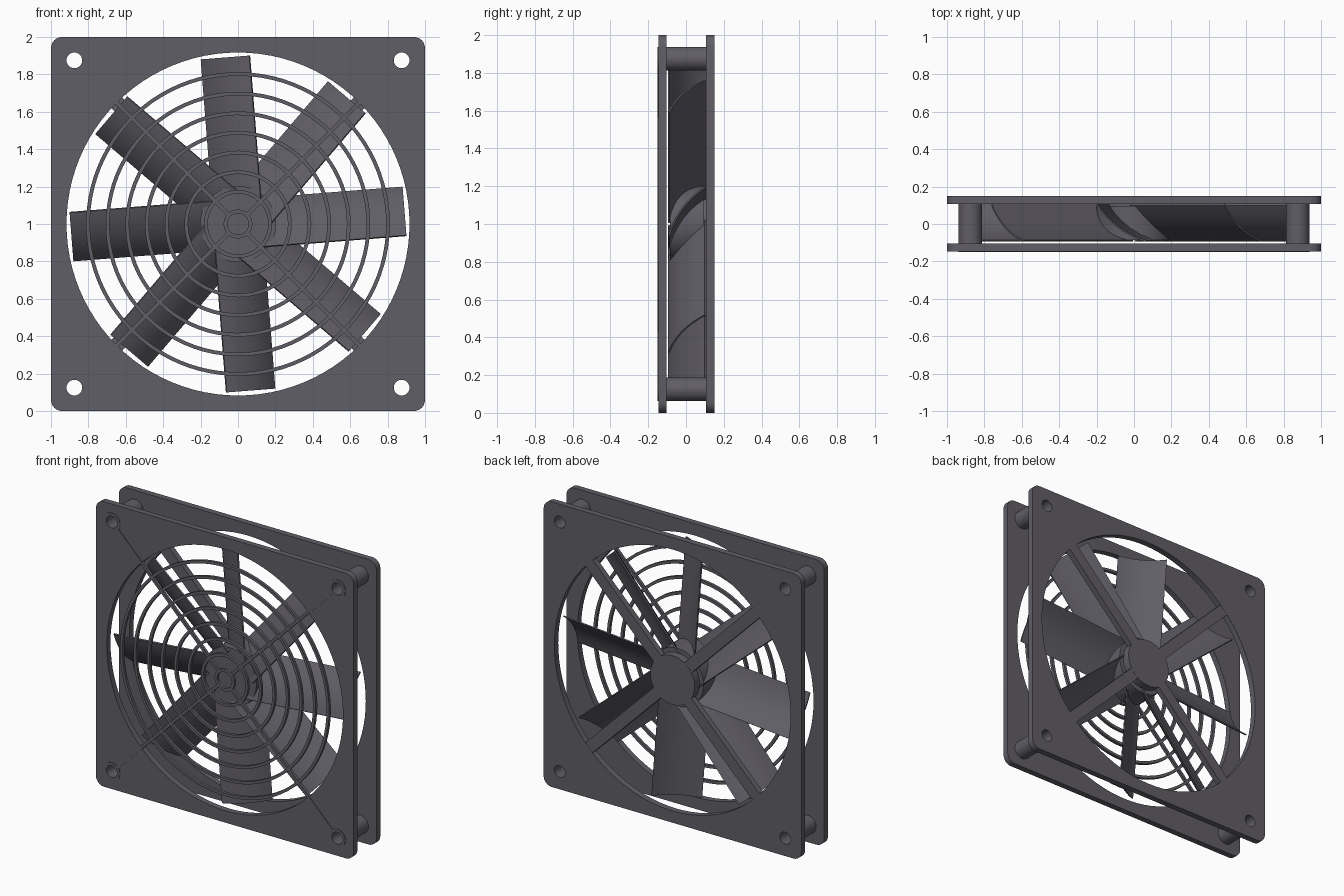
import bpy, bmesh
from math import sin, cos, pi, radians, sqrt, atan2
from mathutils import Matrix, Vector

if "Cube" in bpy.data.objects:
    bpy.data.objects.remove(bpy.data.objects["Cube"])

HOLE = 0.875      # mounting hole offset from the fan axis
CORNERS = [(sx * HOLE, sz * HOLE) for sx in (1, -1) for sz in (1, -1)]

# Dark grey plastic used on every part
dark = bpy.data.materials.new("dark_plastic")
dark.diffuse_color = (0.118, 0.112, 0.132, 1)
dark.use_nodes = True
dark.node_tree.nodes["Principled BSDF"].inputs["Base Color"].default_value = dark.diffuse_color


def circle(r, n=48, cx=0, cy=0):
    return [(cx + r * cos(2 * pi * i / n), cy + r * sin(2 * pi * i / n)) for i in range(n)]


def rounded_square(half, r, n=6):
    pts = []
    for q in range(4):
        a0 = q * pi / 2
        cx = (half - r) * (1 if q in (0, 3) else -1)
        cy = (half - r) * (1 if q in (0, 1) else -1)
        pts += [(cx + r * cos(a0 + pi / 2 * i / n), cy + r * sin(a0 + pi / 2 * i / n))
                for i in range(n + 1)]
    return pts


def radial_bar(angle, r0, r1, w):
    """Rectangle of half-width w running outward along an angle."""
    c, s = cos(angle), sin(angle)
    return [(u * c - v * s, u * s + v * c) for u, v in ((r0, -w), (r1, -w), (r1, w), (r0, w))]


def smooth(ob):
    bpy.ops.object.select_all(action='DESELECT')
    ob.select_set(True)
    bpy.context.view_layer.objects.active = ob
    if ob.type == 'CURVE':
        bpy.ops.object.convert(target='MESH')
    bpy.ops.object.shade_smooth_by_angle(angle=radians(35))


def slab(name, loops, y0, y1):
    """Upright extruded outline around the fan axis; inner loops become holes."""
    cu = bpy.data.curves.new(name, 'CURVE')
    cu.dimensions = '2D'
    cu.fill_mode = 'BOTH'
    cu.extrude = (y1 - y0) / 2
    for pts in loops:
        sp = cu.splines.new('POLY')
        sp.points.add(len(pts) - 1)
        for p, (x, y) in zip(sp.points, pts):
            p.co = (x, y, 0, 1)
        sp.use_cyclic_u = True
    cu.materials.append(dark)
    ob = bpy.data.objects.new(name, cu)
    bpy.context.collection.objects.link(ob)
    ob.rotation_euler = (pi / 2, 0, 0)
    ob.location = (0, (y0 + y1) / 2, 1)
    smooth(ob)


# Front and back frame plates
plate = [rounded_square(1.0, 0.06), circle(0.917, 96)]
plate += [circle(0.042, 24, x, z) for x, z in CORNERS]
slab("front_plate", plate, -0.146, -0.104)
slab("back_plate", plate, 0.107, 0.15)

# Hollow corner posts
for x, z in CORNERS:
    slab("corner_post", [circle(0.063, 32, x, z), circle(0.042, 24, x, z)], -0.105, 0.108)

# Motor disc and the rotor hub
slab("motor_disc", [circle(0.172, 64)], 0.09, 0.15)
slab("rotor_hub", [circle(0.203, 64)], -0.086, 0.095)

# Diagonal motor struts
for k in range(4):
    slab("motor_strut", [radial_bar(pi / 4 + k * pi / 2, 0.16, 0.925, 0.04)], 0.108, 0.149)

# Flat guard: rings, diagonal bars and screw loops
for k in range(8):
    r = 0.067 + 0.105 * k
    n = 40 + 7 * k
    slab("guard_ring", [circle(r + 0.01, n), circle(r - 0.01, n)], -0.15, -0.13)
for x, z in CORNERS:
    slab("guard_loop", [circle(0.063, 32, x, z), circle(0.042, 24, x, z)], -0.15, -0.13)
    slab("guard_bar", [radial_bar(atan2(z, x), 0.07, HOLE * sqrt(2) - 0.05, 0.01)],
         -0.15, -0.13)

# Eight curved blades, each an arched section swept from hub to tip
bm = bmesh.new()
N = 10
a, b = Vector((-0.13, -0.094)), Vector((0.13, 0.099))     # chord: (tangent, depth)
normal = Vector((b.y - a.y, a.x - b.x)).normalized()
front, back = [], []
for i in range(N + 1):
    t = i / N
    arch = 4 * t * (1 - t)
    front.append(a.lerp(b, t) + normal * 0.03 * arch)
    back.append(a.lerp(b, t) + normal * (0.03 * arch - 0.009))
section = front + back[::-1]
for k in range(8):
    rot = Matrix.Rotation(-radians(4.5 + 45 * k), 4, 'Y')
    rings = [[bm.verts.new(rot @ Vector((r, p.y, p.x))) for p in section] for r in (0.12, 0.893)]
    n = len(section)
    for i in range(n):
        j = (i + 1) % n
        bm.faces.new((rings[0][i], rings[0][j], rings[1][j], rings[1][i]))
    for ring in rings:
        bm.faces.new(ring)
bmesh.ops.recalc_face_normals(bm, faces=bm.faces)
me = bpy.data.meshes.new("fan_blades")
bm.to_mesh(me)
bm.free()
me.materials.append(dark)
blades = bpy.data.objects.new("fan_blades", me)
blades.location.z = 1
bpy.context.collection.objects.link(blades)
smooth(blades)
